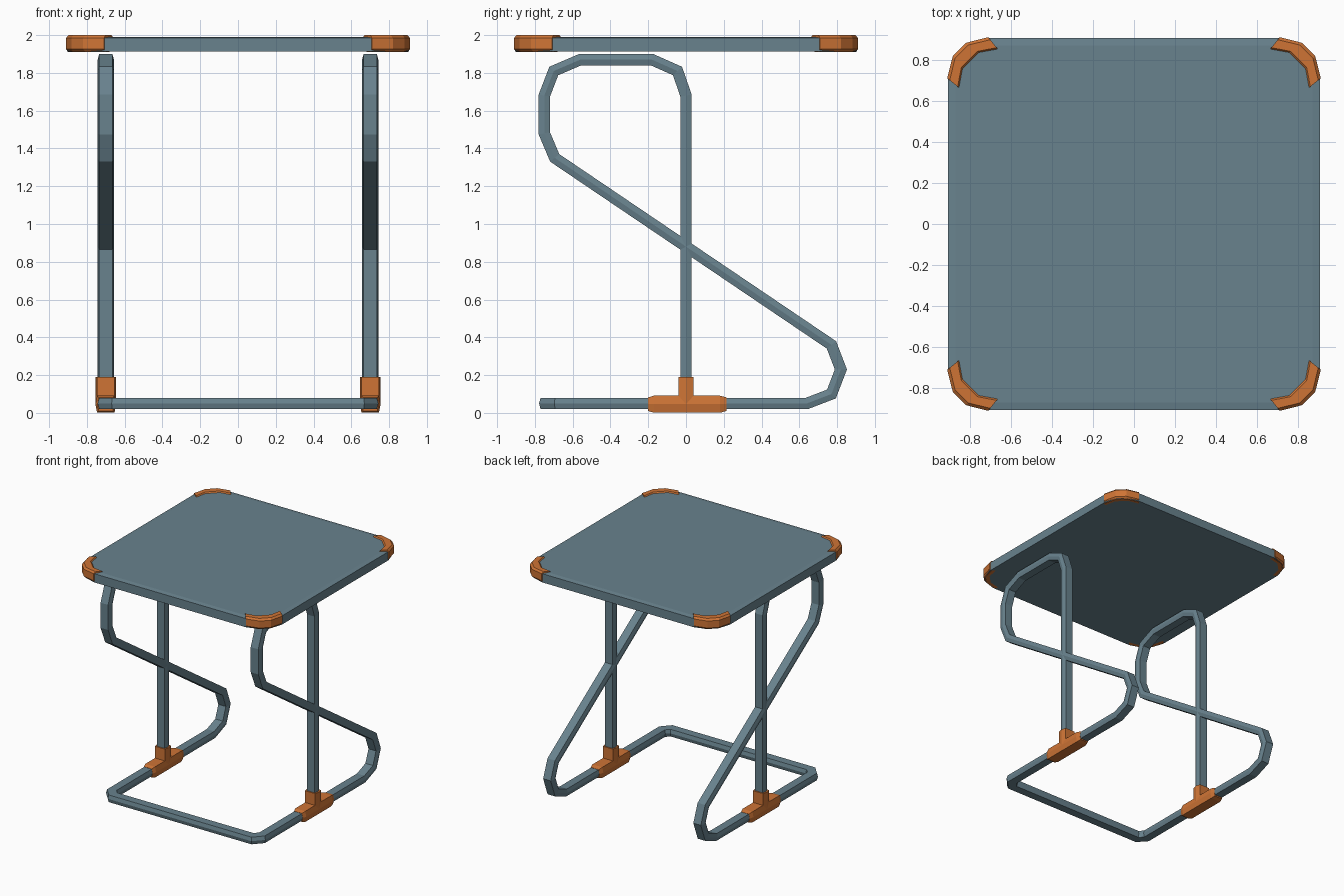
import bpy, bmesh
from mathutils import Vector

if "Cube" in bpy.data.objects:
    bpy.data.objects.remove(bpy.data.objects["Cube"])


def material(name, rgb):
    m = bpy.data.materials.new(name)
    m.diffuse_color = (*rgb, 1)
    m.use_nodes = True
    m.node_tree.nodes["Principled BSDF"].inputs["Base Color"].default_value = m.diffuse_color
    return m


STEEL = material("blue_grey", (0.14, 0.225, 0.27))
ORANGE = material("orange", (0.62, 0.175, 0.036))


def finish(name, rings, mat, mirror, caps=(True, True)):
    """Loft a list of rings into one mesh object, mirrored on the given axes."""
    bm = bmesh.new()
    loops = [[bm.verts.new(p) for p in ring] for ring in rings]
    n = len(loops[0])
    for a, b in zip(loops, loops[1:]):
        for i in range(n):
            j = (i + 1) % n
            bm.faces.new((a[i], a[j], b[j], b[i]))
    if caps[0]:
        bm.faces.new(loops[0][::-1])
    if caps[1]:
        bm.faces.new(loops[-1])
    bmesh.ops.recalc_face_normals(bm, faces=bm.faces)
    me = bpy.data.meshes.new(name)
    bm.to_mesh(me)
    bm.free()
    me.materials.append(mat)
    ob = bpy.data.objects.new(name, me)
    bpy.context.collection.objects.link(ob)
    if any(mirror):
        mod = ob.modifiers.new("mirror", 'MIRROR')
        mod.use_axis = mirror
    return ob


def sweep(path, section, scales=None):
    """Mitred sweep; the section's wide axis stays sideways to the path."""
    pts = [Vector(p) for p in path]
    dirs = [(b - a).normalized() for a, b in zip(pts, pts[1:])]
    rings = []
    for i, p in enumerate(pts):
        t = dirs[min(i, len(dirs) - 1)]
        plane = (t + dirs[max(i - 1, 0)]).normalized()
        side = Vector((1, 0, 0)) if abs(t.x) < 1e-4 else Vector((t.y, -t.x, 0)).normalized()
        up = side.cross(t)
        s = scales[i] if scales else 1
        ring = []
        for u, v in section:
            o = (side * u + up * v) * s
            ring.append(p + o - t * (o.dot(plane) / t.dot(plane)))
        rings.append(ring)
    return rings


def hexagon(point, flat, half):
    return [(point, 0), (flat, half), (-flat, half),
            (-point, 0), (-flat, -half), (flat, -half)]


# Bent tube frame: front bar, base, rear bend, diagonal, top loop, upright
X = 0.70
loop = [(-0.68, 0.05), (0.64, 0.05), (0.77, 0.10), (0.82, 0.23), (0.77, 0.36),
        (-0.695, 1.35), (-0.75, 1.48), (-0.75, 1.68), (-0.70, 1.81),
        (-0.56, 1.87), (-0.18, 1.87), (-0.045, 1.81), (0, 1.68), (0, 0.07)]
path = [(0, -0.735, 0.05), (0.65, -0.735, 0.05)] + [(X, y, z) for y, z in loop]
finish("tube_frame", sweep(path, hexagon(0.043, 0.035, 0.03)), STEEL,
       (True, False, False), (False, True))

# Connectors where the uprights meet the base
sleeve = [(X, y, 0.046) for y in (-0.20, -0.17, 0.18, 0.215)]
finish("connector_sleeve", sweep(sleeve, hexagon(0.055, 0.046, 0.045), (0.8, 1, 1, 0.8)),
       ORANGE, (True, False, False))
finish("connector_socket",
       sweep([(X, 0, 0.05), (X, 0, 0.19)], hexagon(0.055, 0.046, 0.04)),
       ORANGE, (True, False, False))

# Table top with clipped corners and a shallow sloping rim
quarter = [(0.905, 0.71), (0.872, 0.812), (0.812, 0.872), (0.71, 0.905)]
outline = (quarter + [(-x, y) for x, y in quarter[::-1]]
           + [(-x, -y) for x, y in quarter] + [(x, -y) for x, y in quarter[::-1]])
rings = [[(x * k, y * k, z) for x, y in outline]
         for k, z in ((1, 1.912), (1, 1.985), (0.96, 1.991))]
finish("table_top", rings, STEEL, (False, False, False))

# Corner guards: outer and inner arcs lofted with softened edges
outer = [(0.91, 0.71), (0.882, 0.82), (0.82, 0.882), (0.71, 0.91)]
inner = [(0.848, 0.66), (0.832, 0.75), (0.75, 0.832), (0.66, 0.848)]
profile = [(0, 1.926), (0, 1.985), (0.2, 2.0), (0.82, 2.0),
           (1, 1.985), (1, 1.914), (0.2, 1.910)]
rings = [[Vector((*o, z)).lerp(Vector((*i, z)), f) if f < 0.9 else Vector((*i, z))
          for f, z in profile] for o, i in zip(outer, inner)]
finish("corner_guard", rings, ORANGE, (True, True, False))
